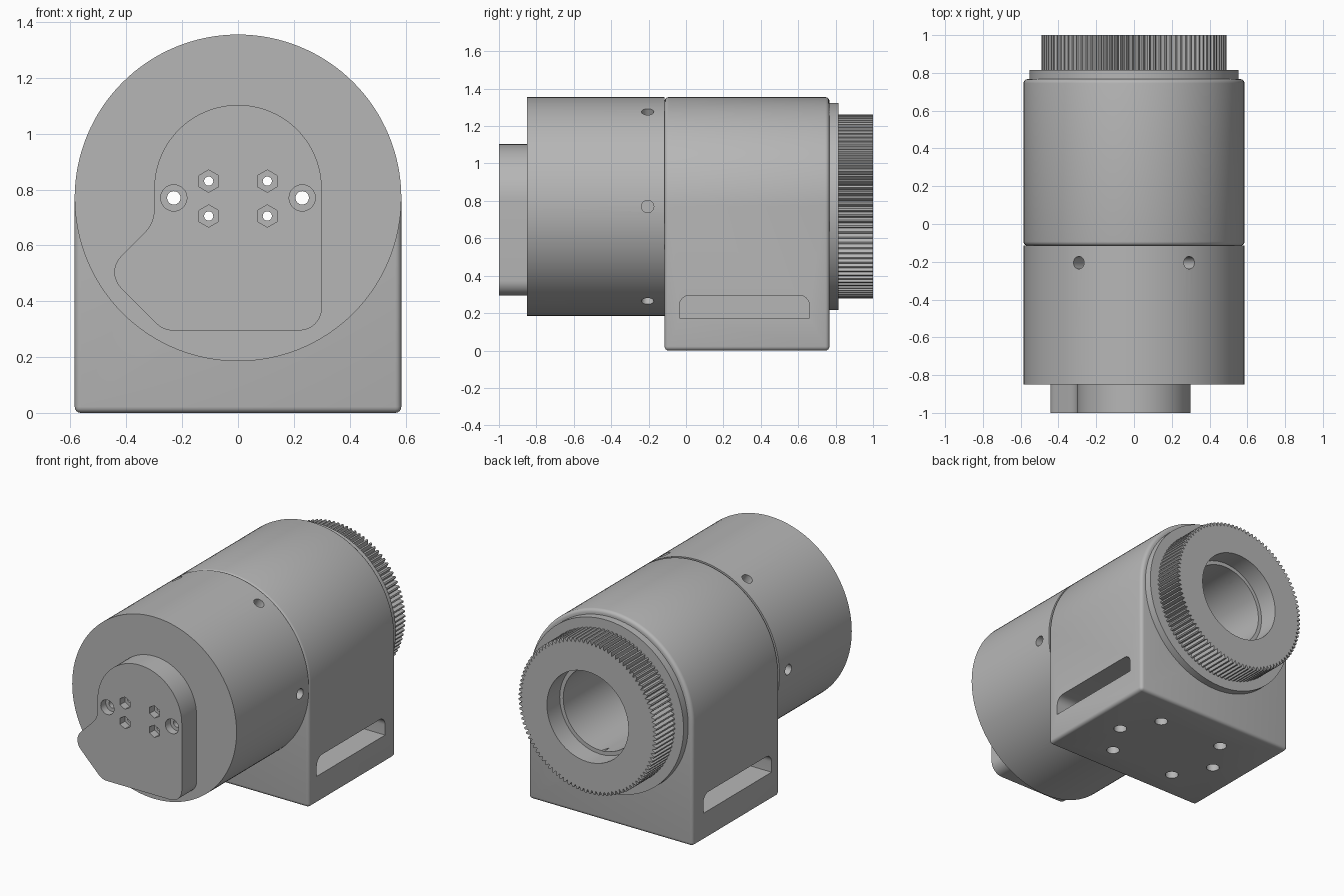
import bpy, bmesh
from math import sin, cos, pi, tan, radians
from mathutils import Vector, Matrix

if "Cube" in bpy.data.objects:
    bpy.data.objects.remove(bpy.data.objects["Cube"])

AXIS_Z = 0.77   # height of the barrel axis
R = 0.585       # barrel radius

grey = bpy.data.materials.new("plain grey")
grey.use_nodes = True
grey.diffuse_color = (0.47, 0.47, 0.47, 1)
grey.node_tree.nodes["Principled BSDF"].inputs["Base Color"].default_value = grey.diffuse_color


def arc(u, v, r, start=0, end=360, n=64):
    full = end - start == 360
    steps = n if full else n + 1
    return [(u + r * cos(radians(start + (end - start) * i / n)),
             v + r * sin(radians(start + (end - start) * i / n))) for i in range(steps)]


def fillet(corners, n=8):
    """Round each (u, v, radius) corner of a closed outline."""
    out = []
    for i, (u, v, r) in enumerate(corners):
        p = Vector((u, v))
        if r == 0:
            out.append((u, v))
            continue
        a = (Vector(corners[i - 1][:2]) - p).normalized()
        b = (Vector(corners[(i + 1) % len(corners)][:2]) - p).normalized()
        half = a.angle(b) / 2
        centre = p + (a + b).normalized() * (r / sin(half))
        s = p + a * (r / tan(half)) - centre
        e = p + b * (r / tan(half)) - centre
        sweep = -s.angle_signed(e)
        for k in range(n + 1):
            out.append(tuple(centre + Matrix.Rotation(sweep * k / n, 2) @ s))
    return out


def prism(name, outline, lo, hi, axis="y"):
    """Extrude a closed outline along one axis."""
    place = {"x": lambda u, v, t: (t, u, v),
             "y": lambda u, v, t: (u, t, v),
             "z": lambda u, v, t: (u, v, t)}[axis]
    bm = bmesh.new()
    ends = [[bm.verts.new(place(u, v, t)) for u, v in outline] for t in (lo, hi)]
    for ring in ends:
        bm.faces.new(ring)
    n = len(outline)
    for i in range(n):
        j = (i + 1) % n
        bm.faces.new((ends[0][i], ends[0][j], ends[1][j], ends[1][i]))
    bmesh.ops.recalc_face_normals(bm, faces=bm.faces)
    mesh = bpy.data.meshes.new(name)
    bm.to_mesh(mesh)
    bm.free()
    mesh.materials.append(grey)
    obj = bpy.data.objects.new(name, mesh)
    bpy.context.collection.objects.link(obj)
    return obj


def cutter(*args):
    obj = prism("cutter", *args)
    obj.hide_render = True
    return obj


def finish(obj, cutters=(), bevel=0):
    """Bevel, cut, bake the modifiers and shade."""
    if bevel:
        mod = obj.modifiers.new("bevel", "BEVEL")
        mod.width, mod.segments, mod.limit_method = bevel, 4, "ANGLE"
    for c in cutters:
        mod = obj.modifiers.new("cut", "BOOLEAN")
        mod.operation, mod.solver, mod.object = "DIFFERENCE", "EXACT", c
    graph = bpy.context.evaluated_depsgraph_get()
    graph.update()
    baked = bpy.data.meshes.new_from_object(obj.evaluated_get(graph))
    obj.modifiers.clear()
    obj.data = baked
    bpy.ops.object.select_all(action="DESELECT")
    obj.select_set(True)
    bpy.context.view_layer.objects.active = obj
    bpy.ops.object.shade_smooth_by_angle(angle=radians(30))


# Shared cutters: main bore, front screw holes
bore = cutter(arc(0, AXIS_Z, 0.265), -0.72, 1.1)
front_holes, recesses = [], []
for side in (-1, 1):
    front_holes.append(cutter(arc(side * 0.23, AXIS_Z, 0.024, 0, 360, 24), -1.1, -0.6))
    recesses.append(cutter(arc(side * 0.23, AXIS_Z, 0.047, 0, 360, 32), -1.1, -0.95))
    for z in (0.705, 0.83):
        front_holes.append(cutter(arc(side * 0.105, z, 0.0165, 0, 360, 20), -1.1, -0.6))
        recesses.append(cutter(arc(side * 0.105, z, 0.04, 30, 390, 6), -1.1, -0.95))

# Front plate: domed top with a rounded nose on one side
plate_outline = arc(0, 0.803, 0.3, 0, 180, 40) + fillet([
    (-0.3, 0.68, 0.12), (-0.476, 0.504, 0.08), (-0.267, 0.295, 0.08), (0.3, 0.295, 0.08)])
# The outline's fillets need their true neighbours, so close it through the dome
neighbours = [(-0.3, 0.803, 0), (-0.3, 0.68, 0.12), (-0.476, 0.504, 0.08),
              (-0.267, 0.295, 0.08), (0.3, 0.295, 0.08), (0.3, 0.803, 0)]
plate_outline = arc(0, 0.803, 0.3, 0, 180, 40) + fillet(neighbours)[1:-1]
finish(prism("front_plate", plate_outline, -1, -0.85), front_holes + recesses)

# Front barrel with six radial set screw holes
radial = []
for i in range(6):
    c = cutter(arc(-0.205, 0, 0.033, 0, 360, 24), 0.42, 0.7, "x")
    c.data.transform(Matrix.Translation((0, 0, AXIS_Z)) @ Matrix.Rotation(i * pi / 3, 4, "Y"))
    radial.append(c)
finish(prism("front_barrel", arc(0, AXIS_Z, R, 0, 360, 128), -0.85, -0.115),
       [bore] + front_holes + radial)

# Housing: arched block with side pockets and six mounting holes underneath
pocket = fillet([(-0.035, 0.175, 0), (0.66, 0.175, 0), (0.66, 0.295, 0.055), (-0.035, 0.295, 0.055)])
pockets = [cutter(pocket, 0.13, 0.7, "x"), cutter(pocket, -0.7, -0.13, "x")]
mounts = [cutter(arc(side * x, y, 0.04, 0, 360, 24), -0.1, 0.2, "z")
          for side in (-1, 1) for x, y in ((0.235, 0.08), (0.37, 0.31), (0.235, 0.54))]
housing_outline = arc(0, AXIS_Z, R, 0, 180, 64) + [(-R, 0), (R, 0)]
finish(prism("housing", housing_outline, -0.115, 0.767), [bore] + pockets + mounts, 0.022)

# Rear flange
finish(prism("rear_flange", arc(0, AXIS_Z, 0.553, 0, 360, 96), 0.767, 0.815), [bore])

# Knurled ring: flat-topped teeth with V grooves and a stepped bore
TEETH = 100
knurl = []
for i in range(TEETH):
    for offset, r in ((0, 0.466), (0.35, 0.491), (0.65, 0.491)):
        a = 2 * pi * (i + offset) / TEETH
        knurl.append((r * cos(a), AXIS_Z + r * sin(a)))
step = cutter(arc(0, AXIS_Z, 0.29), 0.87, 1.1)
finish(prism("knurled_ring", knurl, 0.815, 1.0), [bore, step])

# Remove the cutters
for obj in [o for o in bpy.data.objects if o.name.startswith("cutter")]:
    bpy.data.objects.remove(obj)
